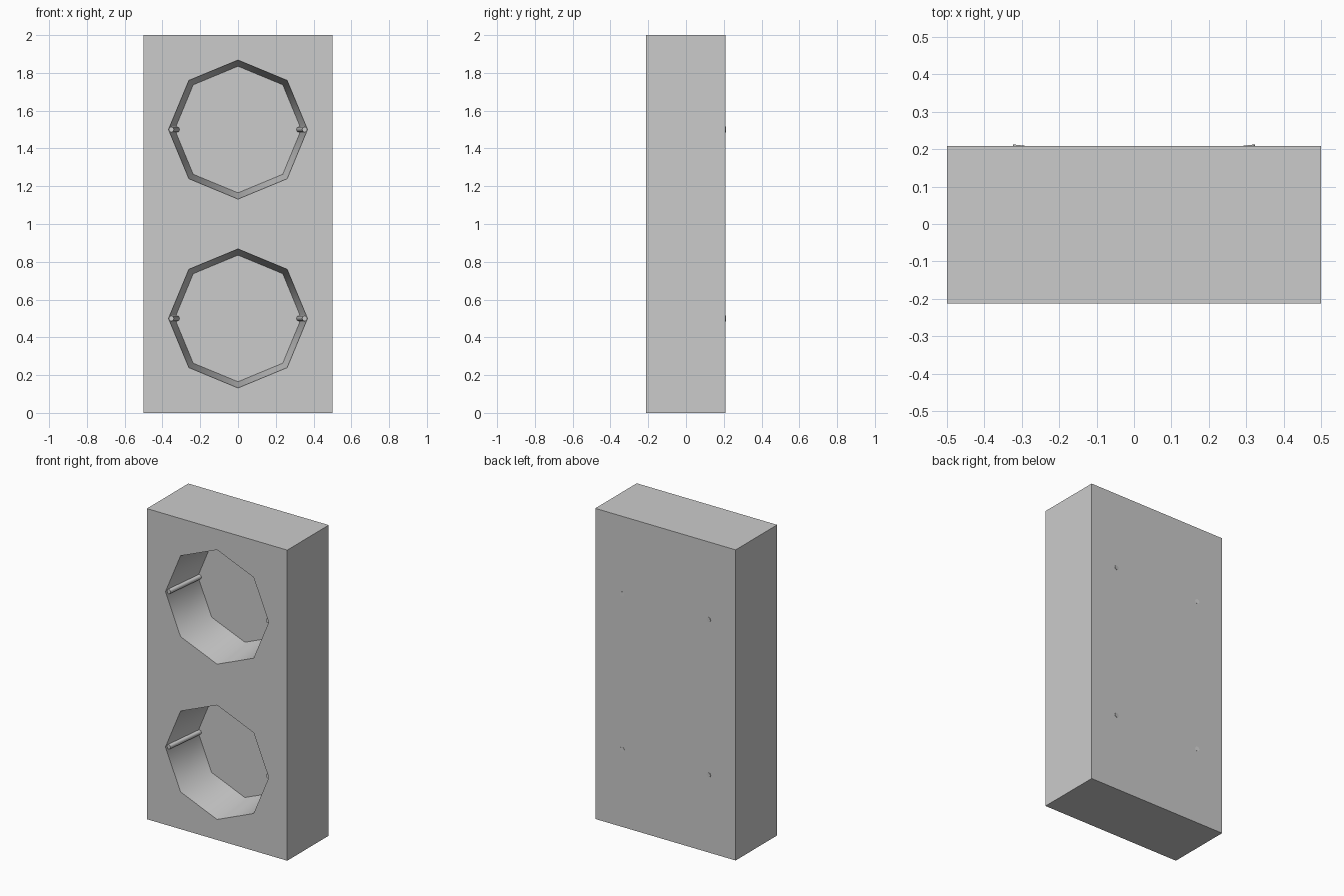
import bpy, math
from mathutils import Vector

if "Cube" in bpy.data.objects:
    bpy.data.objects.remove(bpy.data.objects["Cube"])

FRONT, BACK, FLOOR = -0.213, 0.209, 0.07
R_FRONT, R_FLOOR = 0.368, 0.335
CENTRES = (0.5, 1.5)

# Main block
bpy.ops.mesh.primitive_cube_add(size=1, location=(0, (FRONT + BACK) / 2, 1))
body = bpy.context.object
body.name = "body_block"
body.scale = (1, BACK - FRONT, 2)
bpy.ops.object.transform_apply(location=True, rotation=True, scale=True)


def cut_recess(z):
    """Tapered eight-sided recess, overshooting the front face."""
    over = 0.05
    slope = (R_FRONT - R_FLOOR) / (FLOOR - FRONT)
    y0 = FRONT - over
    bpy.ops.mesh.primitive_cone_add(
        vertices=8, radius1=R_FLOOR, radius2=R_FRONT + over * slope,
        depth=FLOOR - y0, location=(0, (y0 + FLOOR) / 2, z),
        rotation=(math.pi / 2, 0, 0))
    cutter = bpy.context.object
    cutter.name = "recess_cutter"
    mod = body.modifiers.new("recess", 'BOOLEAN')
    mod.operation = 'DIFFERENCE'
    mod.solver = 'EXACT'
    mod.object = cutter
    bpy.context.view_layer.objects.active = body
    bpy.ops.object.modifier_apply(modifier=mod.name)
    bpy.data.objects.remove(cutter)


def add_pin(side, z):
    """Thin rod following the slope of the recess wall and poking out the back."""
    a = Vector((side * 0.354, -0.2, z))
    b = Vector((side * 0.308, 0.211, z))
    bpy.ops.mesh.primitive_cylinder_add(
        vertices=8, radius=0.015, depth=(b - a).length, location=(a + b) / 2,
        rotation=(b - a).to_track_quat('Z', 'Y').to_euler())
    pin = bpy.context.object
    pin.name = "side_pin"
    bpy.ops.object.shade_smooth_by_angle(angle=math.radians(50))


for z in CENTRES:
    cut_recess(z)

# Smooth recess walls, crisp rims and box edges
bpy.ops.object.select_all(action='DESELECT')
body.select_set(True)
bpy.context.view_layer.objects.active = body
bpy.ops.object.shade_smooth_by_angle(angle=math.radians(50))

# Pins at both sides of each recess
for z in CENTRES:
    for side in (-1, 1):
        add_pin(side, z)
